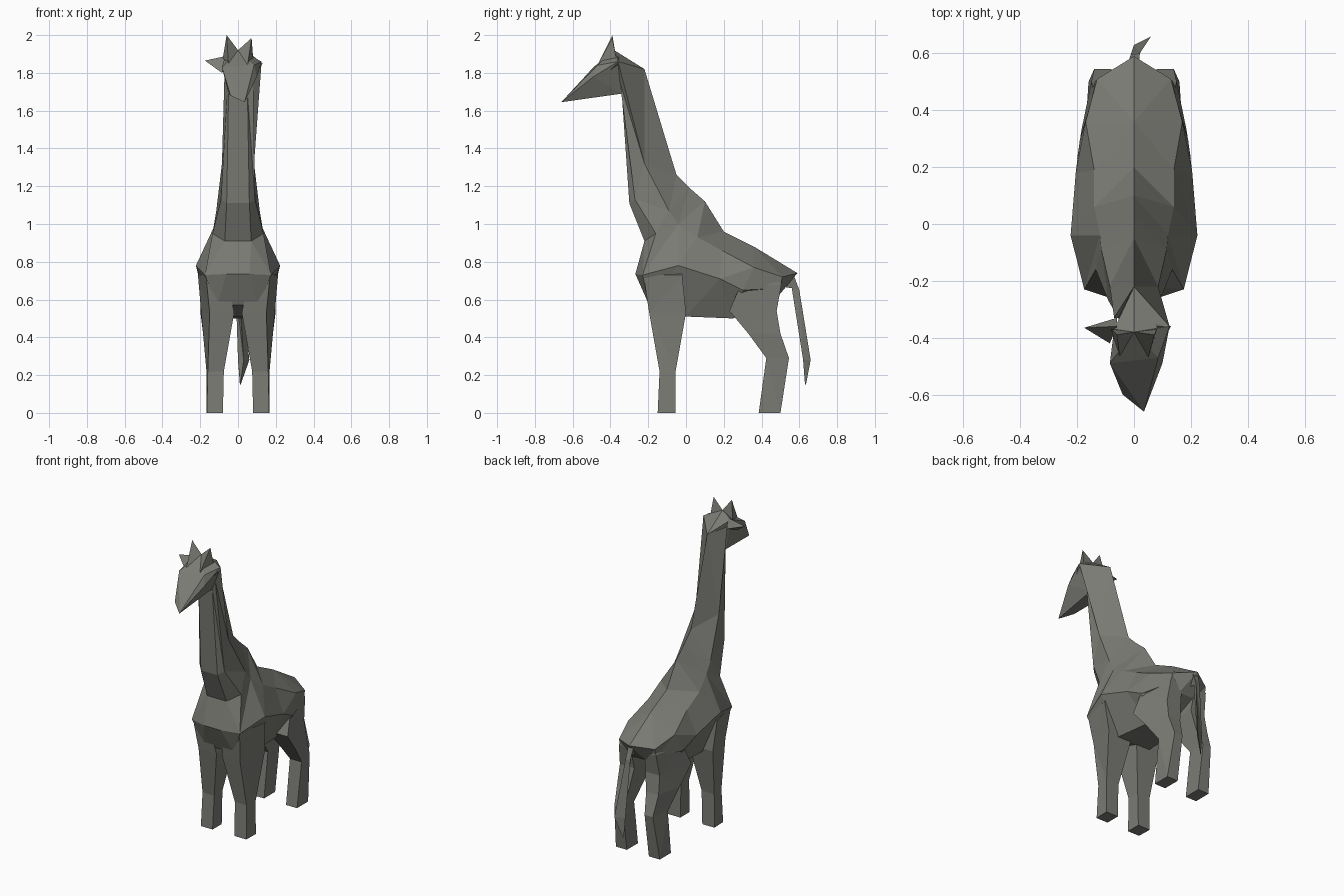
import bpy, bmesh

hide = bpy.data.materials.new("dark_hide")
hide.diffuse_color = (0.20, 0.20, 0.18, 1)


def finish(bm, name):
    bmesh.ops.triangulate(bm, faces=bm.faces[:])
    bmesh.ops.recalc_face_normals(bm, faces=bm.faces[:])
    me = bpy.data.meshes.new(name)
    bm.to_mesh(me)
    bm.free()
    me.materials.append(hide)
    ob = bpy.data.objects.new(name, me)
    bpy.context.collection.objects.link(ob)
    return ob


def loft(name, rings):
    """Skin equal-length rings of points and cap both ends."""
    bm = bmesh.new()
    vs = [[bm.verts.new(p) for p in r] for r in rings]
    n = len(rings[0])
    for a, b in zip(vs, vs[1:]):
        for i in range(n):
            j = (i + 1) % n
            bm.faces.new((a[i], a[j], b[j], b[i]))
    bm.faces.new(vs[0])
    bm.faces.new(vs[-1])
    return finish(bm, name)


def hull(name, pts):
    bm = bmesh.new()
    for p in pts:
        bm.verts.new(p)
    res = bmesh.ops.convex_hull(bm, input=bm.verts[:])
    junk = [v for v in res["geom_interior"] if isinstance(v, bmesh.types.BMVert)]
    bmesh.ops.delete(bm, geom=junk, context='VERTS')
    return finish(bm, name)


def mirrored(half):
    """Ring from ridge point plus one side, mirrored across x."""
    return half + [(-x, y, z) for x, y, z in reversed(half[1:])]


def leg_ring(side, z, inner, outer_front, outer_back, y0, y1):
    return [(side * x, y, z) for x, y in
            ((inner, y0), (outer_front, y0), (outer_back, y1), (inner, y1))]


# Body and neck: rings fan from the rump round to the top of the neck
halves = [
    [(0, .59, .74), (.13, .51, .72), (.13, .50, .66), (.06, .49, .62)],
    [(0, .36, .88), (.17, .36, .77), (.19, .30, .65), (.10, .25, .50)],
    [(0, .20, .96), (.14, .19, .86), (.205, .18, .71), (.12, 0, .51)],
    [(0, .10, 1.12), (.14, .06, .93), (.223, -.04, .78), (.11, -.195, .57)],
    [(0, .02, 1.19), (.12, -.04, 1.0), (.175, -.23, .73), (.06, -.268, .735)],
    [(0, -.05, 1.26), (.115, -.09, 1.07), (.135, -.16, .95), (.07, -.22, .91)],
    [(0, -.09, 1.39), (.085, -.22, 1.32), (.09, -.27, 1.13), (.06, -.30, 1.11)],
]
neck_top = [(0, -.22, 1.82), (.125, -.36, 1.86), (.08, -.35, 1.75), (.05, -.34, 1.69),
            (-.05, -.34, 1.69), (-.055, -.33, 1.74), (-.07, -.33, 1.85)]
loft("body_and_neck", [mirrored(h) for h in halves] + [neck_top])

# Head, turned slightly to one side
hull("head", [(0, -.38, 1.92), (.125, -.36, 1.86), (-.07, -.37, 1.88), (0, -.22, 1.82),
              (.085, -.47, 1.84), (-.085, -.49, 1.83), (.10, -.49, 1.78), (-.04, -.60, 1.68),
              (.035, -.66, 1.645), (.05, -.53, 1.685), (.05, -.34, 1.69), (-.05, -.34, 1.69)])

# Horns and ears
for tag, s, tip in (("left", -1, (-.06, -.39, 2.0)), ("right", 1, (.072, -.39, 1.985))):
    hull("horn_" + tag, [tip, (0, -.38, 1.92), (s * .08, -.37, 1.88), (s * .05, -.47, 1.84)])
hull("ear_left", [(-.175, -.365, 1.865), (-.06, -.36, 1.89), (-.085, -.42, 1.80), (-.06, -.33, 1.83)])
hull("ear_right", [(.13, -.36, 1.85), (.08, -.36, 1.89), (.10, -.42, 1.80), (.07, -.33, 1.83)])

# Legs: (z, inner x, outer x at front, outer x at back, front y, back y)
front = [(0, .08, .165, .168, -.15, -.055), (.22, .075, .16, .167, -.14, -.055),
         (.53, .02, .15, .195, -.195, 0), (.73, .06, .17, .212, -.225, -.02),
         (.80, .06, .12, .17, -.19, -.02)]
hind = [(0, .08, .16, .16, .385, .50), (.29, .08, .165, .14, .425, .545),
        (.42, .06, .185, .15, .33, .50), (.54, .04, .20, .145, .23, .48),
        (.68, .05, .18, .135, .29, .505), (.76, .05, .14, .09, .33, .48)]
for tag, s in (("left", -1), ("right", 1)):
    loft("front_leg_" + tag, [leg_ring(s, *r) for r in front])
    loft("hind_leg_" + tag, [leg_ring(s, *r) for r in hind])

# Tail: three-sided, widening to a tuft and ending in a point
loft("tail", [[(-.02, .57, .73), (.02, .57, .73), (0, .50, .67)],
              [(-.012, .595, .65), (.02, .60, .65), (.005, .56, .66)],
              [(0, .63, .28), (.06, .66, .28), (.03, .62, .28)],
              [(.010, .633, .15), (.014, .635, .15), (.012, .63, .15)]])
